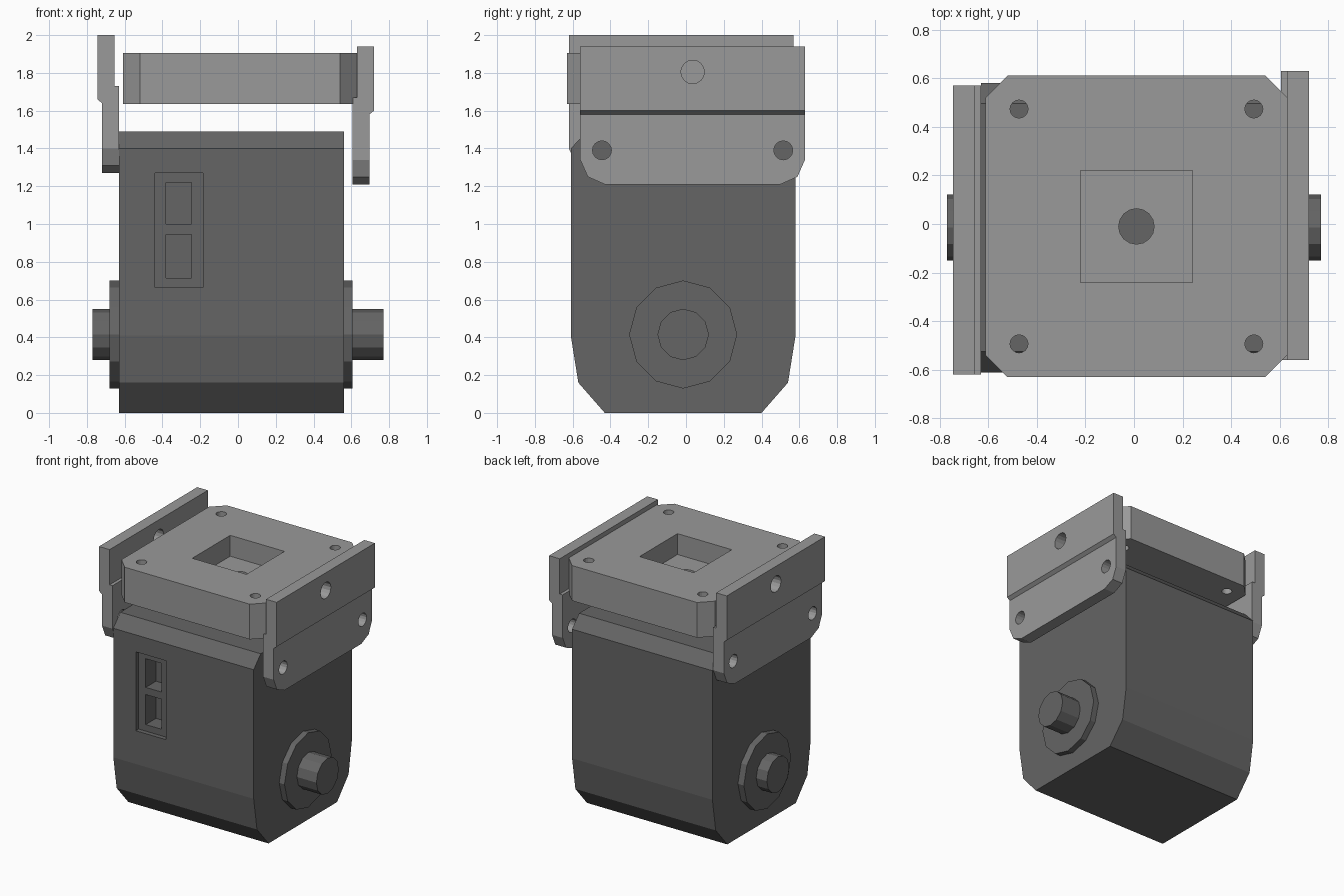
import bpy
import bmesh
from math import pi
from mathutils import Matrix, Vector

cube = bpy.data.objects.get("Cube")
if cube:
    bpy.data.objects.remove(cube, do_unlink=True)


def material(name, value):
    mat = bpy.data.materials.new(name)
    mat.use_nodes = True
    color = (value, value, value, 1)
    mat.diffuse_color = color
    mat.node_tree.nodes["Principled BSDF"].inputs["Base Color"].default_value = color
    return mat


dark_grey = material("dark grey", 0.13)
light_grey = material("light grey", 0.32)


def finish(name, bm, mat):
    bmesh.ops.recalc_face_normals(bm, faces=bm.faces)
    mesh = bpy.data.meshes.new(name)
    bm.to_mesh(mesh)
    bm.free()
    mesh.materials.append(mat)
    obj = bpy.data.objects.new(name, mesh)
    bpy.context.scene.collection.objects.link(obj)
    return obj


def prism(name, points, axis, start, end, mat):
    """Extrude a profile along an axis; the profile uses the other two axes in order."""
    bm = bmesh.new()
    verts = []
    for p in points:
        co = list(p)
        co.insert(axis, start)
        verts.append(bm.verts.new(co))
    face = bm.faces.new(verts)
    moved = bmesh.ops.extrude_face_region(bm, geom=[face])["geom"]
    offset = Vector((0, 0, 0))
    offset[axis] = end - start
    bmesh.ops.translate(bm, vec=offset, verts=[v for v in moved if isinstance(v, bmesh.types.BMVert)])
    return finish(name, bm, mat)


def box(name, low, high, mat):
    (x0, y0, z0), (x1, y1, z1) = low, high
    return prism(name, [(x0, y0), (x1, y0), (x1, y1), (x0, y1)], 2, z0, z1, mat)


def cylinder(name, center, radius, depth, axis, sides, mat):
    bm = bmesh.new()
    turn = Matrix.Rotation(pi / 2, 4, "Y") if axis == 0 else Matrix()
    bmesh.ops.create_cone(bm, cap_ends=True, segments=sides, radius1=radius, radius2=radius,
                          depth=depth, matrix=Matrix.Translation(center) @ turn)
    return finish(name, bm, mat)


def boolean(obj, tools, operation="DIFFERENCE"):
    """Apply each tool to the object, then discard the tools."""
    for tool in tools:
        tool.hide_render = True
        mod = obj.modifiers.new("cut", "BOOLEAN")
        mod.operation = operation
        mod.solver = "EXACT"
        mod.object = tool
    bpy.context.view_layer.update()
    graph = bpy.context.evaluated_depsgraph_get()
    mesh = bpy.data.meshes.new_from_object(obj.evaluated_get(graph))
    obj.modifiers.clear()
    obj.data = mesh
    for tool in tools:
        bpy.data.objects.remove(tool, do_unlink=True)


# Motor body with bevelled top and rounded bottom
MID_X, MID_Y = -0.035, -0.015
half = [(0.415, 0), (0.555, 0.16), (0.595, 0.41), (0.595, 1.40), (0.51, 1.49)]
profile = [(MID_Y + y, z) for y, z in half] + [(MID_Y - y, z) for y, z in reversed(half)]
body = prism("body", profile, 0, -0.63, 0.56, dark_grey)

# Connector socket in the front: shallow recess, then two deeper pockets
boolean(body, [box("socket_cutter", (-0.44, -0.8, 0.665), (-0.185, -0.575, 1.27), dark_grey)])
boolean(body, [box("pocket_cutter", (-0.38, -0.8, z0), (-0.245, -0.45, z1), dark_grey)
               for z0, z1 in ((0.715, 0.945), (1.0, 1.22))])

# Side hubs and output shafts
for side, wall, hub_end, shaft_end in (("left", 0.56, 0.605, 0.77), ("right", -0.63, -0.68, -0.77)):
    cylinder(side + "_hub", ((wall + hub_end) / 2, MID_Y, 0.415), 0.286,
             abs(hub_end - wall), 0, 12, dark_grey)
    cylinder(side + "_shaft", ((wall + shaft_end) / 2, MID_Y, 0.415), 0.136,
             abs(shaft_end - wall), 0, 12, dark_grey)

# Top plate with clipped corners, square well and screw holes
CX, CY = 0.01, -0.01
a, b = 0.62, 0.53
octagon = [(a, b), (b, a), (-b, a), (-a, b), (-a, -b), (-b, -a), (b, -a), (a, -b)]
plate = prism("top_plate", [(CX + x, CY + y) for x, y in octagon], 2, 1.635, 1.905, light_grey)
boolean(plate, [box("well_cutter", (CX - 0.23, CY - 0.23, 1.745), (CX + 0.23, CY + 0.23, 2.1), light_grey)])
holes = [cylinder("hole_cutter", (CX, CY, 1.7), 0.073, 1, 2, 16, light_grey)]
for sx in (-1, 1):
    for sy in (-1, 1):
        holes.append(cylinder("hole_cutter", (CX + sx * 0.483, CY + sy * 0.483, 1.7),
                              0.037, 1, 2, 16, light_grey))
boolean(plate, holes)

# Stepped side brackets: a side section limited by a clipped outline
section = [(0.605, 1.21), (0.695, 1.21), (0.695, 1.58), (0.72, 1.60),
           (0.72, 1.94), (0.63, 1.94), (0.63, 1.67), (0.605, 1.67)]
corner = [(0.465, 1.21), (0.555, 1.25), (0.595, 1.34), (0.595, 1.94)]


def bracket(name, mirrored, y, lift):
    def px(x):
        return 2 * -0.0125 - x if mirrored else x

    obj = prism(name, [(px(x), z + lift) for x, z in section], 1, y - 0.595, y + 0.595, light_grey)
    outline = [(y + w, z + lift) for w, z in corner] + [(y - w, z + lift) for w, z in reversed(corner)]
    limit = prism("outline_cutter", outline, 0, px(0.5), px(0.85), light_grey)
    boolean(obj, [limit], "INTERSECT")
    boolean(obj, [cylinder("hole_cutter", (px(0.66), y + dy, z + lift), r, 0.4, 0, 16, light_grey)
                  for dy, z, r in ((0, 1.805, 0.062), (-0.48, 1.39, 0.05), (0.48, 1.39, 0.05))])


bracket("left_bracket", False, 0.035, 0)
bracket("right_bracket", True, -0.025, 0.06)
